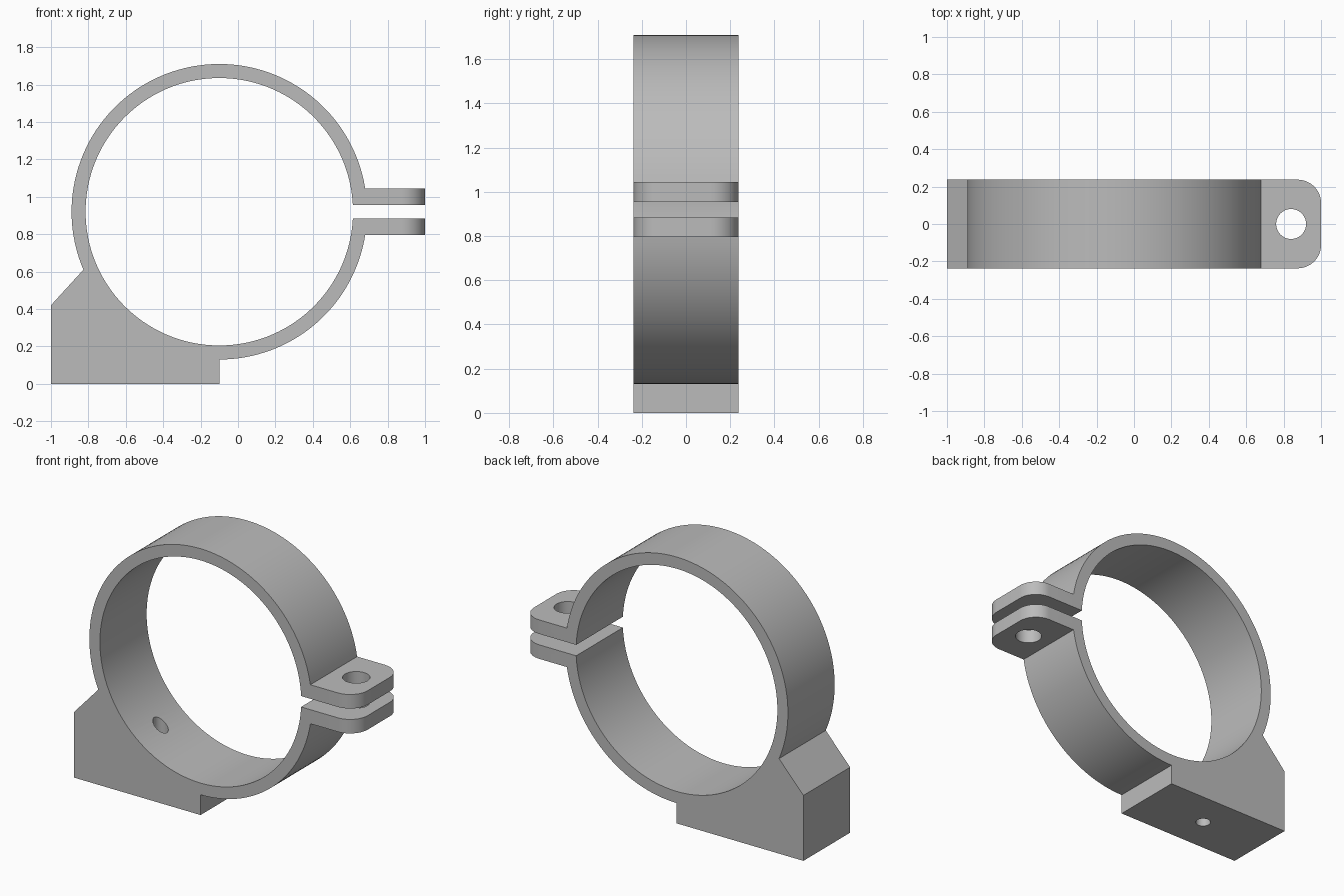
import bpy, bmesh
from math import asin, cos, sin, radians, pi, tau

default = bpy.data.objects.get("Cube")
if default:
    bpy.data.objects.remove(default, do_unlink=True)

CX, CZ = -0.1, 0.92                 # ring centre
R_OUT, R_IN = 0.79, 0.715
HALF_W = 0.237                      # half depth along y
GAP, TAB = 0.035, 0.125             # tab heights measured from ring centre

grey = bpy.data.materials.new("plain grey")
grey.use_nodes = True
colour = (0.5, 0.5, 0.5, 1)
grey.diffuse_color = colour
grey.node_tree.nodes["Principled BSDF"].inputs["Base Color"].default_value = colour


def arc(radius, start, end, steps):
    angles = [start + (end - start) * i / steps for i in range(steps + 1)]
    return [(CX + radius * cos(a), CZ + radius * sin(a)) for a in angles]


# Outline of the clamp: ring, mounting foot and two tabs in one loop
a_out, a_in = asin(TAB / R_OUT), asin(GAP / R_IN)
outline = arc(R_OUT, a_out, radians(203.1), 72)
outline += [(-1, 0.42), (-1, 0), (CX, 0)]
outline += arc(R_OUT, 1.5 * pi, tau - a_out, 32)
outline += [(1, CZ - TAB), (1, CZ - GAP)]
outline += arc(R_IN, tau - a_in, a_in, 128)
outline += [(1, CZ + GAP), (1, CZ + TAB)]

bm = bmesh.new()
front = bm.faces.new([bm.verts.new((x, -HALF_W, z)) for x, z in outline])
back = bmesh.ops.extrude_face_region(bm, geom=[front])["geom"]
bmesh.ops.translate(bm, vec=(0, 2 * HALF_W, 0),
                    verts=[v for v in back if isinstance(v, bmesh.types.BMVert)])

# Rounded tab corners
corners = [e for e in bm.edges
           if all(v.co.x > 0.99 for v in e.verts)
           and abs(e.verts[0].co.y - e.verts[1].co.y) < 0.01]
bmesh.ops.bevel(bm, geom=corners, offset=0.125, segments=12, profile=0.5,
                affect='EDGES')
bmesh.ops.recalc_face_normals(bm, faces=bm.faces)
mesh = bpy.data.meshes.new("pipe_clamp")
bm.to_mesh(mesh)
bm.free()
mesh.materials.append(grey)
clamp = bpy.data.objects.new("pipe_clamp", mesh)
bpy.context.collection.objects.link(clamp)


# Vertical holes for the tab bolt and the foot screw
def drill(name, x, z, radius, depth):
    bpy.ops.mesh.primitive_cylinder_add(vertices=48, radius=radius, depth=depth,
                                        location=(x, 0, z))
    cutter = bpy.context.object
    cutter.name = name
    cutter.data.materials.append(grey)
    cutter.hide_render = True
    cutter.hide_viewport = True
    cut = clamp.modifiers.new(name, 'BOOLEAN')
    cut.operation = 'DIFFERENCE'
    cut.solver = 'EXACT'
    cut.object = cutter


drill("bolt_hole_cutter", 0.84, CZ, 0.08, 0.5)
drill("screw_hole_cutter", -0.55, 0.2, 0.045, 0.8)

# Apply the cuts, then smooth the curved walls
bpy.ops.object.select_all(action='DESELECT')
clamp.select_set(True)
bpy.context.view_layer.objects.active = clamp
for name in [m.name for m in clamp.modifiers]:
    cutter = clamp.modifiers[name].object
    bpy.ops.object.modifier_apply(modifier=name)
    bpy.data.objects.remove(cutter, do_unlink=True)
bpy.ops.object.shade_smooth_by_angle(angle=radians(30))
